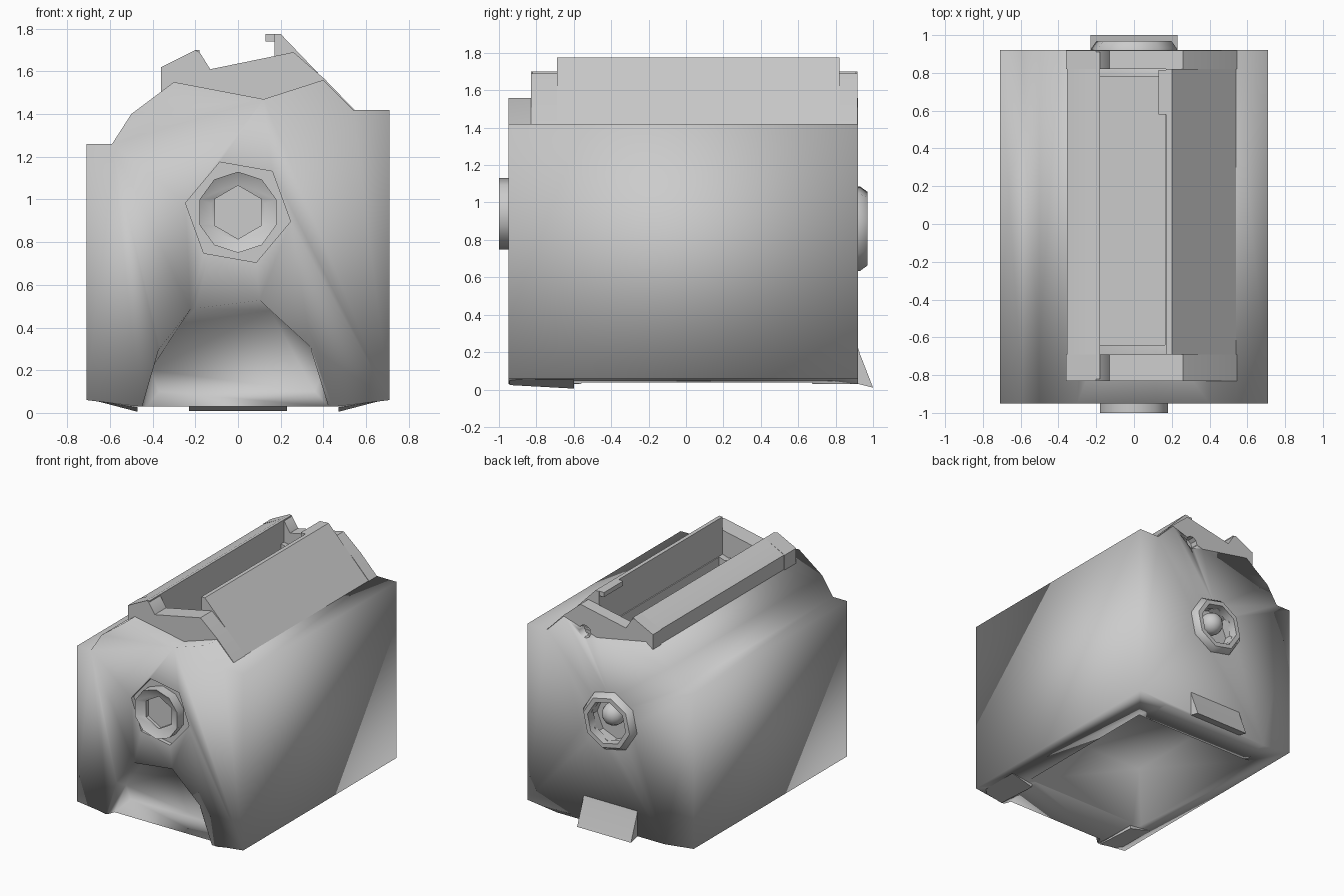
import bpy
import bmesh
import math

cube = bpy.data.objects.get("Cube")
if cube:
    bpy.data.objects.remove(cube, do_unlink=True)

grey = bpy.data.materials.new("plain grey")
grey.use_nodes = True
grey.diffuse_color = (0.6, 0.6, 0.6, 1)
grey.node_tree.nodes["Principled BSDF"].inputs["Base Color"].default_value = (0.6, 0.6, 0.6, 1)


def finish(name, bm):
    bmesh.ops.recalc_face_normals(bm, faces=bm.faces)
    mesh = bpy.data.meshes.new(name)
    bm.to_mesh(mesh)
    bm.free()
    mesh.materials.append(grey)
    ob = bpy.data.objects.new(name, mesh)
    bpy.context.collection.objects.link(ob)
    return ob


def loft(name, rings):
    """Skin a row of equal-sized closed rings and cap both ends."""
    bm = bmesh.new()
    rows = [[bm.verts.new(p) for p in ring] for ring in rings]
    n = len(rows[0])
    for a, b in zip(rows, rows[1:]):
        for i in range(n):
            j = (i + 1) % n
            bm.faces.new((a[i], a[j], b[j], b[i]))
    bm.faces.new(rows[0])
    bm.faces.new(rows[-1])
    return finish(name, bm)


def prism(name, profile, y0, y1):
    return loft(name, [[(x, y, z) for x, z in profile] for y in (y0, y1)])


def circle(r, y, z, sides, turn=0.0, x=0.0):
    angles = [math.radians(turn) + math.tau * i / sides for i in range(sides)]
    return [(x + r * math.cos(a), y, z + r * math.sin(a)) for a in angles]


def rect(x0, x1, y0, y1, z):
    return [(x0, y0, z), (x1, y0, z), (x1, y1, z), (x0, y1, z)]


def cut(ob, cutters):
    for cutter in cutters:
        mod = ob.modifiers.new("cut", 'BOOLEAN')
        mod.operation = 'DIFFERENCE'
        mod.solver = 'EXACT'
        mod.object = cutter
        cutter.hide_render = True
    bpy.context.view_layer.update()
    baked = bpy.data.meshes.new_from_object(ob.evaluated_get(bpy.context.evaluated_depsgraph_get()))
    ob.modifiers.clear()
    ob.data = baked
    for cutter in cutters:
        bpy.data.objects.remove(cutter, do_unlink=True)


def smooth(ob, angle):
    bpy.ops.object.select_all(action='DESELECT')
    ob.select_set(True)
    bpy.context.view_layer.objects.active = ob
    bpy.ops.object.shade_smooth_by_angle(angle=math.radians(angle))


def in_recess(p):
    """True for points of the bolt recesses and the top well."""
    near_bolt = math.hypot(p.x, p.z - 0.9) < 0.31 and abs(p.y) > 0.8
    in_well = abs(p.x) < 0.19 and p.z > 0.9 and -0.66 < p.y < 0.8
    return near_bolt or in_well


def pin_hole():
    return loft("pin_hole_cutter", [circle(0.05, y, 1.49, 10, 0, 0.22) for y in (0.86, 1.0)])


# Main housing with stepped shoulders
housing = prism("housing", [
    (-0.71, 0.06), (-0.46, 0.03), (0.46, 0.03), (0.71, 0.06),
    (0.71, 1.42), (0.54, 1.42), (0.4, 1.56), (0.12, 1.47), (-0.3, 1.55),
    (-0.5, 1.4), (-0.59, 1.26), (-0.71, 1.26)], -0.95, 0.92)

# Top well, bottom pocket, front alcove, bolt recesses and rear pin hole
outer = [(-0.46, -0.01), (-0.37, 0.3), (-0.22, 0.49), (0.1, 0.53), (0.34, 0.31), (0.46, -0.01)]
inner = [(-0.37, 0.1), (-0.41, 0.2), (-0.26, 0.42), (0.15, 0.48), (0.41, 0.22), (0.36, 0.1)]
cut(housing, [
    loft("well_cutter", [rect(-0.18, 0.165, -0.64, 0.78, z) for z in (0.95, 1.9)]),
    loft("pocket_cutter", [rect(-0.56, 0.52, -0.58, 0.68, -0.02),
                           rect(-0.4, 0.47, -0.42, 0.64, 0.4)]),
    loft("alcove_cutter", [[(x, -0.96, z) for x, z in outer], [(x, -0.78, z) for x, z in inner]]),
    loft("front_recess_cutter", [circle(0.25, y, 0.94, 6, -10) for y in (-1.0, -0.92)]),
    loft("rear_recess_cutter", [circle(0.17, y, 0.86, 8) for y in (0.84, 1.0)]),
    pin_hole(),
])

# Raised collars at both ends of the well
collar = [(-0.36, 1.45), (-0.36, 1.62), (-0.2, 1.7), (-0.18, 1.69), (-0.13, 1.61),
          (0.26, 1.69), (0.405, 1.565), (0.545, 1.42)]
front_collar = prism("front_collar", collar, -0.83, -0.69)
rear_collar = prism("rear_collar", collar, 0.82, 0.918)
cut(rear_collar, [pin_hole()])

# Left-hand and right-hand rails beside the well
low_rail = prism("low_rail", [(-0.355, 1.45), (-0.355, 1.62), (-0.2, 1.7), (-0.18, 1.7), (-0.18, 1.45)],
                 -0.82, 0.91)
slope_rail = prism("slope_rail", [(0.17, 1.4), (0.54, 1.42), (0.2, 1.775), (0.17, 1.775)], -0.69, 0.82)
hook = prism("rail_hook", [(0.13, 1.74), (0.18, 1.74), (0.18, 1.775), (0.13, 1.775)], 0.58, 0.815)

# Wedge-shaped cheeks under the housing, either side of the alcove
cheeks = [loft(name, [[(s * 0.47, y, 0.06), (s * 0.68, y, 0.06), (s * 0.47, y, z)]
                      for y, z in ((-0.945, 0.024), (-0.6, 0.005))])
          for name, s in (("left_cheek", 1), ("right_cheek", -1))]

# Front bolt with a dished rim and a six-sided socket
front_bolt = loft("front_bolt", [circle(r, y, 0.94, 10, 18) for r, y in
                                 ((0.19, -0.9), (0.19, -1.0), (0.13, -0.965))])
cut(front_bolt, [loft("socket_cutter", [circle(0.125, y, 0.94, 6, 30) for y in (-1.1, -0.94)])])

# Rear ring with a ball seated in it
rear_ring = loft("rear_ring", [circle(r, y, 0.86, 8, 10) for r, y in
                               ((0.23, 0.9), (0.23, 0.93), (0.2, 0.97))])
cut(rear_ring, [loft("ring_cutter", [circle(0.165, y, 0.86, 8, 10) for y in (0.8, 1.1)])])
bm = bmesh.new()
bmesh.ops.create_uvsphere(bm, u_segments=14, v_segments=8, radius=0.085)
bmesh.ops.translate(bm, verts=bm.verts, vec=(0, 0.88, 0.9))
ball = finish("rear_ball", bm)

# Flared lip at the foot of the back
lip = loft("rear_lip", [[(x, 0.9, 0.035), (x, 0.915, 0.24), (x, 0.93, 0.19), (x, 1.0, 0.01)]
                        for x in (-0.23, 0.23)])

# Soft shading over the housing corners, crisp recesses and small parts
smooth(housing, 100)
for edge in housing.data.edges:
    if all(in_recess(housing.data.vertices[i].co) for i in edge.vertices):
        edge.use_edge_sharp = True
for part in (front_collar, rear_collar, low_rail, slope_rail, hook, lip, *cheeks):
    smooth(part, 32)
for part in (front_bolt, rear_ring, ball):
    smooth(part, 50)
